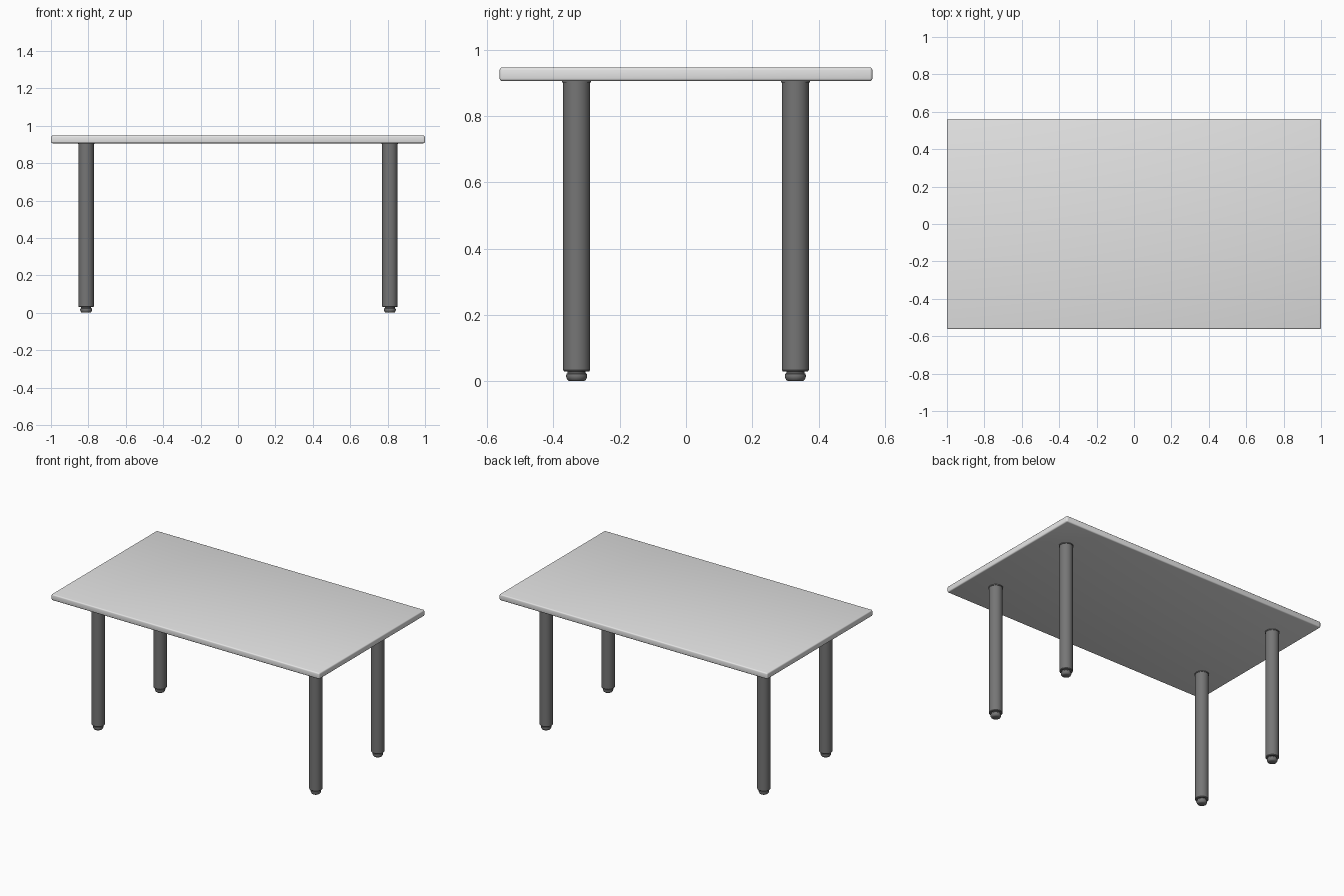
import bpy, bmesh, math
from mathutils import Matrix, Vector

cube = bpy.data.objects.get("Cube")
if cube:
    bpy.data.objects.remove(cube, do_unlink=True)


def material(name, grey):
    mat = bpy.data.materials.new(name)
    mat.use_nodes = True
    colour = (grey, grey, grey, 1)
    mat.diffuse_color = colour
    mat.node_tree.nodes["Principled BSDF"].inputs["Base Color"].default_value = colour
    return mat


light = material("light grey", 0.78)
dark = material("dark grey", 0.18)


def add_object(name, bm, mat, location):
    mesh = bpy.data.meshes.new(name)
    bmesh.ops.recalc_face_normals(bm, faces=bm.faces)
    bm.to_mesh(mesh)
    bm.free()
    mesh.materials.append(mat)
    obj = bpy.data.objects.new(name, mesh)
    obj.location = location
    bpy.context.collection.objects.link(obj)
    bpy.ops.object.select_all(action="DESELECT")
    obj.select_set(True)
    bpy.context.view_layer.objects.active = obj
    bpy.ops.object.shade_smooth_by_angle(angle=math.radians(35))
    return obj


def lathe(name, profile, mat, location):
    """Spin (radius, height) points around the vertical axis."""
    bm = bmesh.new()
    verts = [bm.verts.new((r, 0, z)) for r, z in profile]
    edges = [bm.edges.new(pair) for pair in zip(verts, verts[1:])]
    bmesh.ops.spin(bm, geom=verts + edges, cent=(0, 0, 0), axis=(0, 0, 1),
                   angle=math.tau, steps=32, use_duplicate=False)
    bmesh.ops.remove_doubles(bm, verts=bm.verts, dist=0.0001)
    return add_object(name, bm, mat, location)


# Tabletop: thin slab with rounded edges
TOP, UNDER = 0.947, 0.906
bm = bmesh.new()
bmesh.ops.create_cube(bm, size=1, matrix=Matrix.Diagonal((2, 1.125, TOP - UNDER, 1)))
bmesh.ops.bevel(bm, geom=bm.edges[:], offset=0.008, segments=3, profile=0.5, affect="EDGES")
add_object("tabletop", bm, light, Vector((0, 0, (TOP + UNDER) / 2)))

# Leg: round post with a softened lower rim and a thin mounting flange
leg_profile = [(0, 0.03), (0.038, 0.03), (0.041, 0.034), (0.041, 0.901),
               (0.044, 0.902), (0.044, UNDER), (0, UNDER)]
# Foot: short neck and a rounded levelling pad
foot_profile = [(0, 0), (0.022, 0), (0.027, 0.003), (0.031, 0.01), (0.032, 0.016),
                (0.031, 0.022), (0.027, 0.025), (0.027, 0.031), (0, 0.031)]

for side, x in (("left", 0.812), ("right", -0.812)):
    for end, y in (("front", -0.33), ("back", 0.33)):
        lathe(f"{end}_{side}_leg", leg_profile, dark, (x, y, 0))
        lathe(f"{end}_{side}_foot", foot_profile, dark, (x, y, 0))
